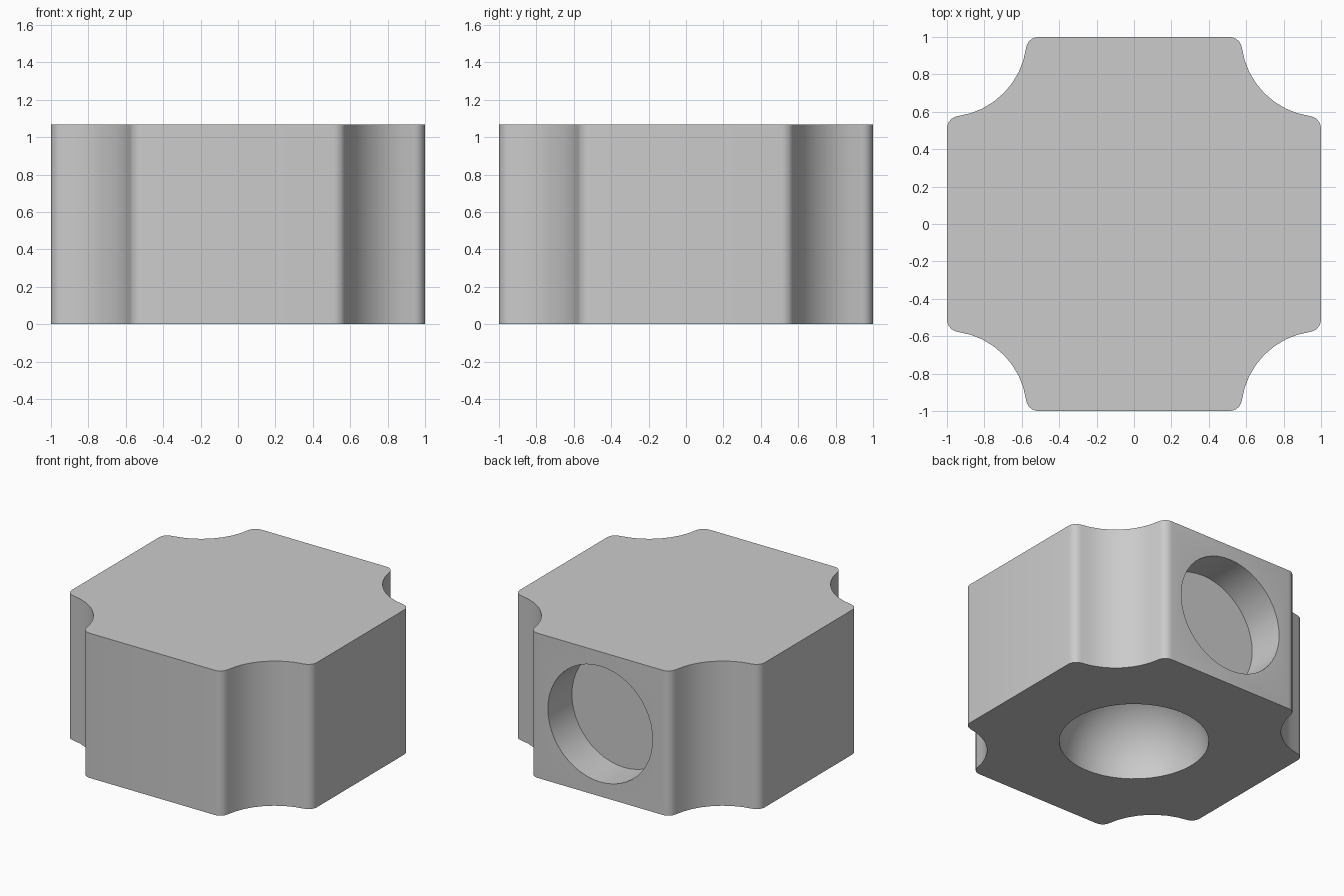
import bpy, bmesh
from math import sin, cos, asin, pi, radians, sqrt
from mathutils import Matrix

if "Cube" in bpy.data.objects:
    bpy.data.objects.remove(bpy.data.objects["Cube"], do_unlink=True)

HEIGHT = 1.067
SCOOP = 0.427      # radius of the corner scoops
FILLET = 0.067     # radius of the rounded scoop edges
SOCKET = 0.5       # radius of the ball socket underneath
HOLE, DEPTH = 0.427, 0.28

grey = bpy.data.materials.new("light_grey")
grey.use_nodes = True
colour = (0.6, 0.6, 0.6, 1)
grey.diffuse_color = colour
grey.node_tree.nodes["Principled BSDF"].inputs["Base Color"].default_value = colour


def arc(cx, cy, r, start, end, steps):
    angles = [start + (end - start) * i / steps for i in range(steps + 1)]
    return [(cx + r * cos(a), cy + r * sin(a)) for a in angles]


def add_object(name, bm):
    bmesh.ops.recalc_face_normals(bm, faces=bm.faces)
    mesh = bpy.data.meshes.new(name)
    bm.to_mesh(mesh)
    bm.free()
    mesh.materials.append(grey)
    obj = bpy.data.objects.new(name, mesh)
    bpy.context.collection.objects.link(obj)
    return obj


# One scooped corner: fillet, concave arc, fillet
tilt = asin(FILLET / (SCOOP + FILLET))
c = 1 - sqrt((SCOOP + FILLET) ** 2 - FILLET ** 2)
corner = arc(1 - FILLET, c, FILLET, 0, pi / 2 - tilt, 5)
corner += arc(1, 1, SCOOP, 1.5 * pi - tilt, pi + tilt, 8)[1:-1]
corner += arc(c, 1 - FILLET, FILLET, tilt, pi / 2, 5)

# Block: the corner repeated four times and extruded
bm = bmesh.new()
verts = []
for k in range(4):
    turn = Matrix.Rotation(k * pi / 2, 3, 'Z')
    verts += [bm.verts.new(turn @ Matrix.Identity(3) @ bm.verts.new((x, y, 0)).co) for x, y in corner]
bmesh.ops.delete(bm, geom=[v for v in bm.verts if v not in set(verts)], context='VERTS')
base = bm.faces.new(verts)
top = bmesh.ops.extrude_face_region(bm, geom=[base])["geom"]
bmesh.ops.translate(bm, vec=(0, 0, HEIGHT), verts=[g for g in top if isinstance(g, bmesh.types.BMVert)])
block = add_object("socket_block", bm)

# Cutters: ball socket below, round pocket in the back
bm = bmesh.new()
bmesh.ops.create_uvsphere(bm, u_segments=48, v_segments=24, radius=SOCKET)
ball = add_object("ball_cutter", bm)

bm = bmesh.new()
bmesh.ops.create_cone(bm, cap_ends=True, segments=48, radius1=HOLE, radius2=HOLE, depth=2 * DEPTH,
                      matrix=Matrix.Translation((0, 1, HEIGHT / 2)) @ Matrix.Rotation(pi / 2, 4, 'X'))
pocket = add_object("pocket_cutter", bm)

bpy.ops.object.select_all(action='DESELECT')
bpy.context.view_layer.objects.active = block
block.select_set(True)
for cutter in (ball, pocket):
    cutter.hide_render = True
    mod = block.modifiers.new(cutter.name, 'BOOLEAN')
    mod.operation = 'DIFFERENCE'
    mod.solver = 'EXACT'
    mod.object = cutter
    bpy.ops.object.modifier_apply(modifier=mod.name)
    bpy.data.objects.remove(cutter, do_unlink=True)

bpy.ops.object.shade_smooth_by_angle(angle=radians(30))
